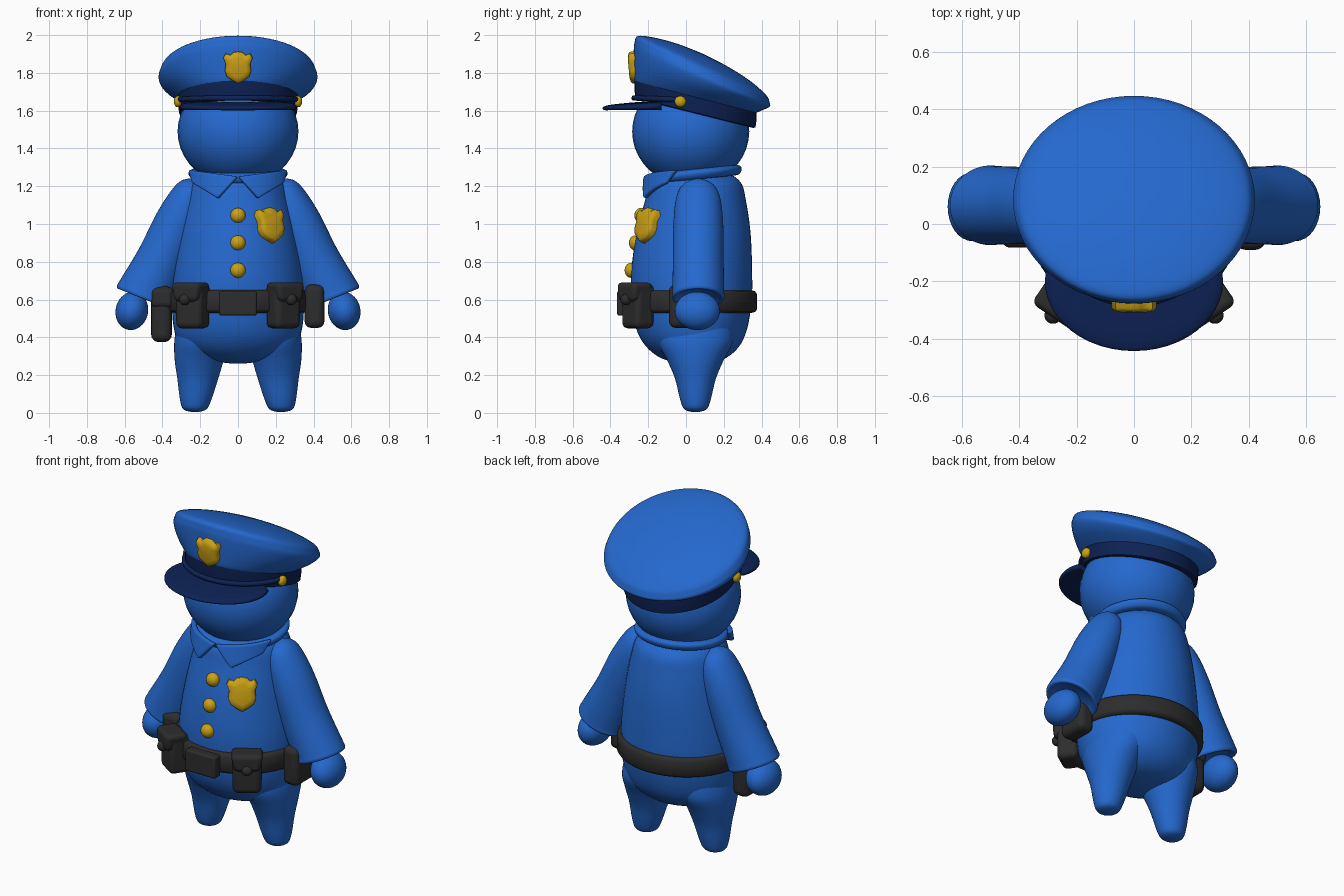
import bpy, bmesh
from math import sin, cos, pi, radians, sqrt
from mathutils import Vector

if "Cube" in bpy.data.objects:
    bpy.data.objects.remove(bpy.data.objects["Cube"])


def material(name, rgb, rough=0.6):
    m = bpy.data.materials.new(name)
    m.use_nodes = True
    m.diffuse_color = (*rgb, 1)
    bsdf = m.node_tree.nodes["Principled BSDF"]
    bsdf.inputs["Base Color"].default_value = (*rgb, 1)
    bsdf.inputs["Roughness"].default_value = rough
    return m


BLUE = material("uniform blue", (0.018, 0.14, 0.62))
NAVY = material("navy", (0.004, 0.016, 0.09))
GOLD = material("gold", (0.6, 0.36, 0.007))
BLACK = material("charcoal", (0.026, 0.026, 0.026))


def finish(name, bm, mat, loc=(0, 0, 0), rot=(0, 0, 0), bevel=0, angle=50):
    bmesh.ops.recalc_face_normals(bm, faces=bm.faces)
    me = bpy.data.meshes.new(name)
    bm.to_mesh(me)
    bm.free()
    me.materials.append(mat)
    ob = bpy.data.objects.new(name, me)
    bpy.context.collection.objects.link(ob)
    ob.location = loc
    ob.rotation_euler = [radians(a) for a in rot]
    if bevel:
        mod = ob.modifiers.new("Bevel", 'BEVEL')
        mod.width = bevel
        mod.segments = 4
    bpy.ops.object.select_all(action='DESELECT')
    ob.select_set(True)
    bpy.context.view_layer.objects.active = ob
    bpy.ops.object.shade_smooth_by_angle(angle=radians(angle))
    return ob


def spline(rows, steps=5):
    # Catmull-Rom pass through the given rows
    rows = [Vector(r) for r in rows]
    out = []
    for i in range(len(rows) - 1):
        a, b, c, d = rows[max(i - 1, 0)], rows[i], rows[i + 1], rows[min(i + 2, len(rows) - 1)]
        for k in range(steps):
            t = k / steps
            out.append(0.5 * (2 * b + (c - a) * t + (2 * a - 5 * b + 4 * c - d) * t * t
                              + (3 * b - a - 3 * c + d) * t ** 3))
    return out + [rows[-1]]


def loft(name, rows, mat, n=48, y_max=9, smooth=True, angle=50):
    # rows: z, centre x, centre y, radius x, radius y, slope along x, slope along y
    bm = bmesh.new()
    rings = []
    for z, cx, cy, rx, ry, sx, sy in (spline(rows) if smooth else rows):
        ring = []
        for i in range(n):
            dx, dy = rx * cos(2 * pi * i / n), ry * sin(2 * pi * i / n)
            ring.append(bm.verts.new((cx + dx, min(cy + dy, y_max), z + sx * dx + sy * dy)))
        rings.append(ring)
    for a, b in zip(rings, rings[1:]):
        for i in range(n):
            bm.faces.new((a[i], a[(i + 1) % n], b[(i + 1) % n], b[i]))
    bm.faces.new(rings[0])
    bm.faces.new(rings[-1])
    return finish(name, bm, mat, angle=angle)


def ball(name, loc, size, mat, rot=(0, 0, 0)):
    bm = bmesh.new()
    bmesh.ops.create_uvsphere(bm, u_segments=32, v_segments=20, radius=1)
    bmesh.ops.scale(bm, vec=size, verts=bm.verts)
    return finish(name, bm, mat, loc, rot)


def box(name, loc, size, mat, yaw=0, bevel=0.03, taper=1.0):
    bm = bmesh.new()
    bmesh.ops.create_cube(bm, size=1)
    bmesh.ops.scale(bm, vec=size, verts=bm.verts)
    for v in bm.verts:
        if v.co.z < 0:
            v.co.x *= taper
    return finish(name, bm, mat, loc, (0, 0, yaw), bevel)


def shield(name, loc, rot, w=0.15, h=0.175):
    half = [(0, .5), (.16, .47), (.27, .38), (.42, .44), (.5, .3), (.42, .12),
            (.45, -.1), (.38, -.28), (.2, -.4)]
    outline = half + [(0, -.5)] + [(-x, z) for x, z in half[:0:-1]]
    bm = bmesh.new()
    rings = [[bm.verts.new((x * w * s, y, z * h * s)) for x, z in outline]
             for s, y in ((1, .03), (1, -.003), (.9, -.014), (.6, -.02))]
    n = len(outline)
    for a, b in zip(rings, rings[1:]):
        for i in range(n):
            bm.faces.new((a[i], a[(i + 1) % n], b[(i + 1) % n], b[i]))
    bm.faces.new(rings[0])
    bm.faces.new(rings[-1])
    finish(name, bm, GOLD, loc, rot, angle=60)


# Torso and head
loft("torso", [(.262, 0, .05, .04, .04, 0, 0), (.285, 0, .04, .19, .16, 0, 0),
               (.35, 0, .035, .30, .245, 0, 0), (.45, 0, .03, .34, .295, 0, 0),
               (.6, 0, .03, .35, .318, 0, 0), (.75, 0, .03, .342, .32, 0, 0),
               (.95, 0, .04, .31, .302, 0, 0), (1.12, 0, .05, .275, .268, 0, 0),
               (1.22, 0, .05, .24, .24, 0, 0), (1.28, 0, .05, .16, .16, 0, 0)], BLUE)
ball("head", (0, .025, 1.49), (.32, .31, .29), BLUE)

# Neck collar with two pointed flaps
loft("collar_band", [(1.235, 0, .045, .21, .2, 0, .1), (1.24, 0, .045, .245, .235, 0, .1),
                     (1.265, 0, .045, .262, .25, 0, .1), (1.285, 0, .045, .25, .24, 0, .1),
                     (1.295, 0, .045, .2, .2, 0, .1)], BLUE)
for side, s in (("left", 1), ("right", -1)):
    bm = bmesh.new()
    top_in, top_out, low_out, tip = [Vector(p) for p in
                                     ((0, 1.25), (.255, 1.285), (.235, 1.215), (.105, 1.135))]
    nu, nv = 10, 6
    grid = []
    for j in range(nv + 1):
        row = []
        for i in range(nu + 1):
            p = top_in.lerp(top_out, i / nu).lerp(tip.lerp(low_out, i / nu), j / nv)
            y = .03 - .235 * sqrt(1 - (p.x / .27) ** 2) - (1.28 - p.y) * .2
            row.append(bm.verts.new((s * p.x, y, p.y)))
        grid.append(row)
    for j in range(nv):
        for i in range(nu):
            bm.faces.new((grid[j][i], grid[j][i + 1], grid[j + 1][i + 1], grid[j + 1][i]))
    flap = finish(side + "_collar_flap", bm, BLUE)
    mod = flap.modifiers.new("Solidify", 'SOLIDIFY')
    mod.thickness = .028
    mod.offset = 0
    mod = flap.modifiers.new("Bevel", 'BEVEL')
    mod.width = .009
    mod.segments = 3

# Arms, hands and legs
for side, s in (("left", 1), ("right", -1)):
    arm = [(.625, .495, .09, .09, .4), (.605, .503, .127, .125, .4), (.615, .5, .141, .138, .4),
           (.65, .485, .138, .137, .4), (.82, .4, .123, .134, .42), (1.0, .322, .112, .132, .45),
           (1.13, .265, .09, .118, .5), (1.2, .24, .06, .085, .5), (1.235, .225, .015, .02, .5)]
    loft(side + "_arm", [(z, s * cx, .065, rx, ry, s * sl, 0) for z, cx, rx, ry, sl in arm], BLUE)
    ball(side + "_hand", (s * .562, .06, .54), (.086, .12, .102), BLUE, (0, s * -12, 0))
    leg = [(.005, .228, .02, .02), (.02, .228, .062, .06), (.07, .224, .083, .081),
           (.18, .213, .108, .108), (.28, .205, .13, .15), (.38, .19, .147, .2), (.48, .17, .15, .2)]
    loft(side + "_leg", [(z, s * cx, .05, rx, ry, 0, 0) for z, cx, rx, ry in leg], BLUE)

# Shirt buttons and chest badge
for i, (y, z) in enumerate(((-.238, 1.045), (-.267, .9), (-.29, .755))):
    ball("shirt_button_%d" % (i + 1), (0, y, z), (.04, .035, .04), GOLD)
shield("chest_badge", (.18, -.218, .995), (-14, 0, 35), .17, .19)

# Belt with buckle, pouches and side holders
loft("belt", [(.53, 0, .025, .345, .325, 0, 0), (.535, 0, .025, .362, .342, 0, 0),
              (.55, 0, .025, .372, .352, 0, 0), (.63, 0, .025, .37, .35, 0, 0),
              (.645, 0, .025, .36, .34, 0, 0), (.65, 0, .025, .34, .32, 0, 0)], BLACK, smooth=False)
box("belt_buckle", (0, -.335, .58), (.2, .06, .13), BLACK, bevel=.012)
for side, s in (("left", 1), ("right", -1)):
    yaw = s * 34
    out = Vector((sin(radians(yaw)), -cos(radians(yaw)), 0))
    base = Vector((s * .24, -.255, .565))
    box(side + "_pouch", base, (.165, .12, .235), BLACK, yaw, .03, .95)
    box(side + "_pouch_flap", base + out * .02 + Vector((0, 0, .075)), (.18, .125, .1), BLACK, yaw, .025, .8)
    ball(side + "_pouch_stud", base + out * .075 + Vector((0, 0, .035)), (.03, .03, .03), BLACK)
box("left_side_pouch", (.405, 0, .565), (.105, .18, .23), BLACK, bevel=.035)
box("right_side_holder", (-.405, 0, .525), (.11, .15, .3), BLACK, bevel=.04)
box("right_holder_cover", (-.4, 0, .61), (.12, .165, .11), BLACK, bevel=.03)

# Cap: band, crown, visor, strap and metalwork
loft("cap_band", [(1.585, 0, .05, .3, .305, 0, -.25), (1.59, 0, .05, .312, .318, 0, -.25),
                  (1.63, 0, .05, .318, .323, 0, -.25), (1.68, 0, .05, .32, .323, 0, -.25)],
     NAVY, smooth=False)
loft("cap_crown", [(1.66, 0, .05, .3, .305, 0, -.25), (1.675, 0, .052, .325, .325, 0, -.26),
                   (1.72, 0, .068, .385, .345, 0, -.33), (1.765, 0, .083, .418, .36, 0, -.4),
                   (1.80, 0, .085, .415, .358, 0, -.44), (1.84, 0, .085, .385, .338, 0, -.46),
                   (1.875, 0, .085, .28, .245, 0, -.45), (1.896, 0, .085, .14, .125, 0, -.45),
                   (1.903, 0, .085, .01, .01, 0, -.45)], BLUE, n=64, angle=80)
loft("cap_visor", [(1.603, 0, -.2, .27, .2, 0, 0), (1.607, 0, -.2, .3, .23, 0, .02),
                   (1.618, 0, -.2, .31, .242, 0, .03), (1.632, 0, -.2, .302, .234, 0, .04),
                   (1.642, 0, -.2, .26, .19, 0, .05), (1.648, 0, -.2, .1, .08, 0, .05)],
     NAVY, y_max=-.13)
strap = bpy.data.curves.new("cap_strap", 'CURVE')
strap.dimensions = '3D'
strap.bevel_depth = .014
path = strap.splines.new('POLY')
path.points.add(24)
for i, p in enumerate(path.points):
    a = radians(195 + 150 * i / 24)
    p.co = (.322 * cos(a), .05 + .325 * sin(a), 1.655 + .012 * -sin(a), 1)
strap.materials.append(NAVY)
bpy.context.collection.objects.link(bpy.data.objects.new("cap_strap", strap))
for side, s in (("left", 1), ("right", -1)):
    ball(side + "_cap_stud", (s * .318, -.03, 1.648), (.022, .03, .03), GOLD)
shield("cap_badge", (0, -.284, 1.828), (5, 0, 0), .155, .17)
